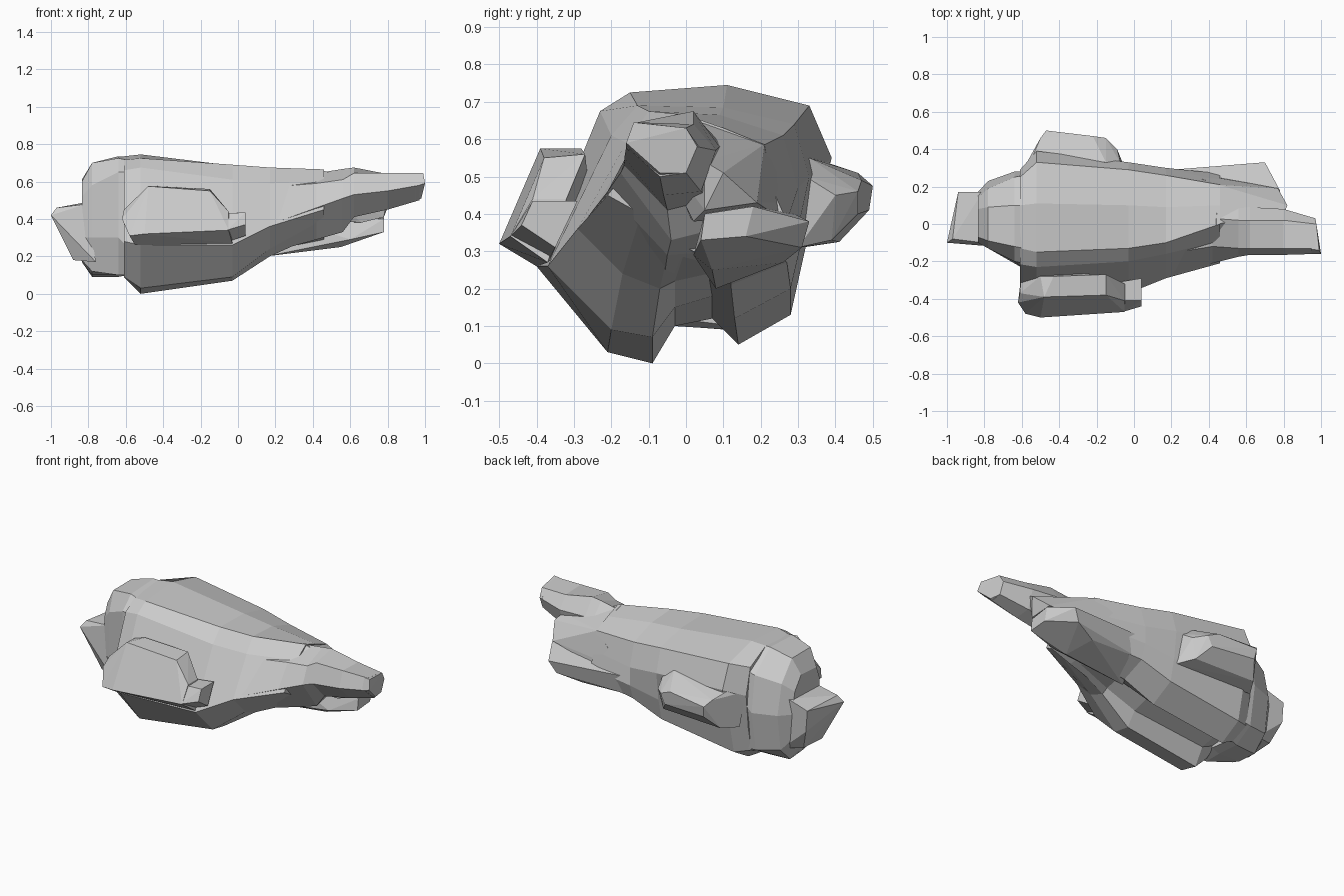
import bpy, bmesh


def finish(name, bm):
    bmesh.ops.recalc_face_normals(bm, faces=bm.faces[:])
    mesh = bpy.data.meshes.new(name)
    bm.to_mesh(mesh)
    bm.free()
    obj = bpy.data.objects.new(name, mesh)
    bpy.context.collection.objects.link(obj)
    return obj


def loft(name, sections):
    """Skin cross-sections given as (x, [(y, z), ...]) with flat end caps."""
    bm = bmesh.new()
    rings = [[bm.verts.new((x, y, z)) for y, z in pts] for x, pts in sections]
    n = len(rings[0])
    for a, b in zip(rings, rings[1:]):
        for i in range(n):
            j = (i + 1) % n
            bm.faces.new((a[i], a[j], b[j], b[i]))
    bm.faces.new(rings[0])
    bm.faces.new(rings[-1])
    return finish(name, bm)


def block(name, points):
    """Faceted convex solid around a few corner points."""
    bm = bmesh.new()
    for p in points:
        bm.verts.new(p)
    res = bmesh.ops.convex_hull(bm, input=bm.verts[:])
    junk = {g for g in res["geom_interior"] + res["geom_unused"]
            if isinstance(g, bmesh.types.BMVert)}
    bmesh.ops.delete(bm, geom=list(junk), context='VERTS')
    bmesh.ops.dissolve_limit(bm, angle_limit=0.07, verts=bm.verts[:], edges=bm.edges[:])
    return finish(name, bm)


# Main hull: broad tilted roof, two keels with a groove between them
loft("main_hull", [
    (-0.61, [(-.13, .715), (.10, .735), (.25, .66), (.29, .50), (.27, .30), (.24, .15), (.13, .10),
             (.07, .15), (-.03, .14), (-.10, .09), (-.20, .09), (-.37, .28), (-.215, .66)]),
    (-0.52, [(-.15, .725), (.11, .745), (.33, .69), (.39, .55), (.32, .31), (.28, .13), (.14, .05),
             (.07, .12), (-.03, .10), (-.09, 0), (-.21, .03), (-.40, .26), (-.23, .675)]),
    (-0.03, [(-.13, .69), (.10, .685), (.29, .64), (.33, .50), (.31, .33), (.28, .20), (.13, .12),
             (.07, .18), (-.03, .15), (-.09, .07), (-.20, .09), (-.37, .26), (-.20, .61)]),
    (0.17, [(-.10, .675), (.09, .665), (.26, .61), (.30, .47), (.30, .36), (.27, .27), (.12, .21),
            (.06, .24), (-.03, .22), (-.07, .20), (-.17, .24), (-.29, .36), (-.16, .59)]),
    (0.46, [(0, .665), (.10, .63), (.21, .585), (.23, .47), (.27, .38), (.24, .30), (.12, .26),
            (.06, .28), (0, .31), (-.04, .33), (-.12, .40), (-.21, .45), (-.09, .60)]),
])

# Nose core closing the hull front down to the prongs
block("nose_core", [
    (.44, 0, .665), (.45, .21, .587), (.51, .20, .55), (.50, .01, .625), (.25, .28, .43),
    (.42, -.09, .60), (.64, .15, .53), (.82, .10, .51), (.80, .05, .54), (.77, .19, .43),
    (.78, .05, .41), (.42, 0, .40), (.66, .02, .38), (.45, .25, .39)])

# Upper nose prong
loft("upper_prong", [
    (0.17, [(-.28, .37), (-.16, .57), (.05, .60), (.12, .55), (.08, .25), (-.06, .22)]),
    (0.42, [(-.21, .46), (-.12, .59), (.03, .645), (.14, .57), (.08, .30), (-.05, .29)]),
    (0.56, [(-.175, .51), (-.13, .61), (.02, .667), (.12, .56), (.08, .36), (-.04, .33)]),
    (0.62, [(-.165, .53), (-.13, .645), (.02, .675), (.09, .58), (.07, .44), (-.05, .41)]),
    (0.80, [(-.165, .55), (-.13, .645), (.02, .64), (.08, .57), (.04, .46), (-.06, .45)]),
    (0.97, [(-.16, .58), (-.13, .645), (0, .63), (.03, .58), (0, .51), (-.07, .50)]),
])
# Slanted prong tip
block("prong_tip", [
    (.95, -.16, .575), (.95, -.135, .645), (.95, 0, .63), (.95, .035, .58), (.95, 0, .505),
    (.95, -.07, .495), (1, -.16, .59), (.99, -.14, .645), (.975, 0, .63), (.97, .03, .58),
    (.97, 0, .51), (.98, -.07, .51)])

# Lower nose prong with a slanted tip
block("lower_prong", [
    (.20, .29, .40), (.20, .08, .42), (.20, .26, .28), (.15, .08, .20), (.55, .07, .25),
    (.70, .33, .38), (.66, .31, .31), (.78, .18, .42), (.78, .05, .40), (.78, .04, .33),
    (.78, .16, .34), (.52, .26, .27), (.6, .02, .29)])

# Side pods
block("left_pod", [
    (-.50, -.28, .555), (-.43, -.28, .575), (-.15, -.27, .56), (-.48, -.39, .575),
    (-.15, -.38, .55), (-.05, -.32, .44), (-.05, -.41, .44), (-.05, -.47, .34),
    (-.50, -.50, .32), (-.58, -.48, .31), (-.62, -.42, .40), (-.61, -.37, .45),
    (-.55, -.40, .26), (-.03, -.37, .27), (-.60, -.25, .38)])
block("left_pod_tip", [
    (-.08, -.31, .43), (.04, -.29, .435), (.04, -.41, .435), (.04, -.44, .37), (-.06, -.47, .34),
    (-.06, -.41, .43), (.04, -.35, .31), (-.08, -.37, .27)])
block("right_pod", [
    (-.55, .34, .55), (-.15, .33, .55), (-.50, .46, .51), (-.47, .50, .475), (-.22, .47, .49),
    (-.15, .46, .46), (-.09, .40, .45), (-.07, .32, .50), (-.46, .49, .41), (-.18, .46, .40),
    (-.52, .41, .325), (-.12, .39, .33), (-.58, .31, .31), (-.05, .30, .31), (-.60, .28, .52)])

# Rear body, overlapping the hull end
loft("rear_body", [
    (-0.59, [(-.13, .715), (.10, .735), (.26, .64), (.28, .45), (.25, .16), (.13, .10),
             (-.03, .12), (-.14, .10), (-.24, .25), (-.21, .65)]),
    (-0.64, [(-.12, .725), (.10, .735), (.25, .62), (.28, .40), (.24, .16), (.12, .09),
             (-.03, .10), (-.14, .10), (-.21, .30), (-.20, .65)]),
    (-0.78, [(-.09, .70), (.09, .70), (.19, .58), (.23, .40), (.20, .18), (.11, .09),
             (-.02, .10), (-.08, .12), (-.13, .30), (-.13, .58)]),
    (-0.835, [(-.07, .60), (.08, .61), (.14, .53), (.17, .40), (.15, .25), (.09, .18),
              (-.01, .17), (-.06, .18), (-.10, .30), (-.10, .52)]),
])
# Stern block with a slanted rear face
block("stern_block", [
    (-1.0, -.10, .42), (-.97, -.08, .46), (-.94, .17, .45), (-.81, .17, .49), (-.81, -.10, .48),
    (-.88, -.06, .18), (-.88, .12, .19), (-.76, -.12, .17), (-.76, .16, .17), (-.93, .17, .32)])
